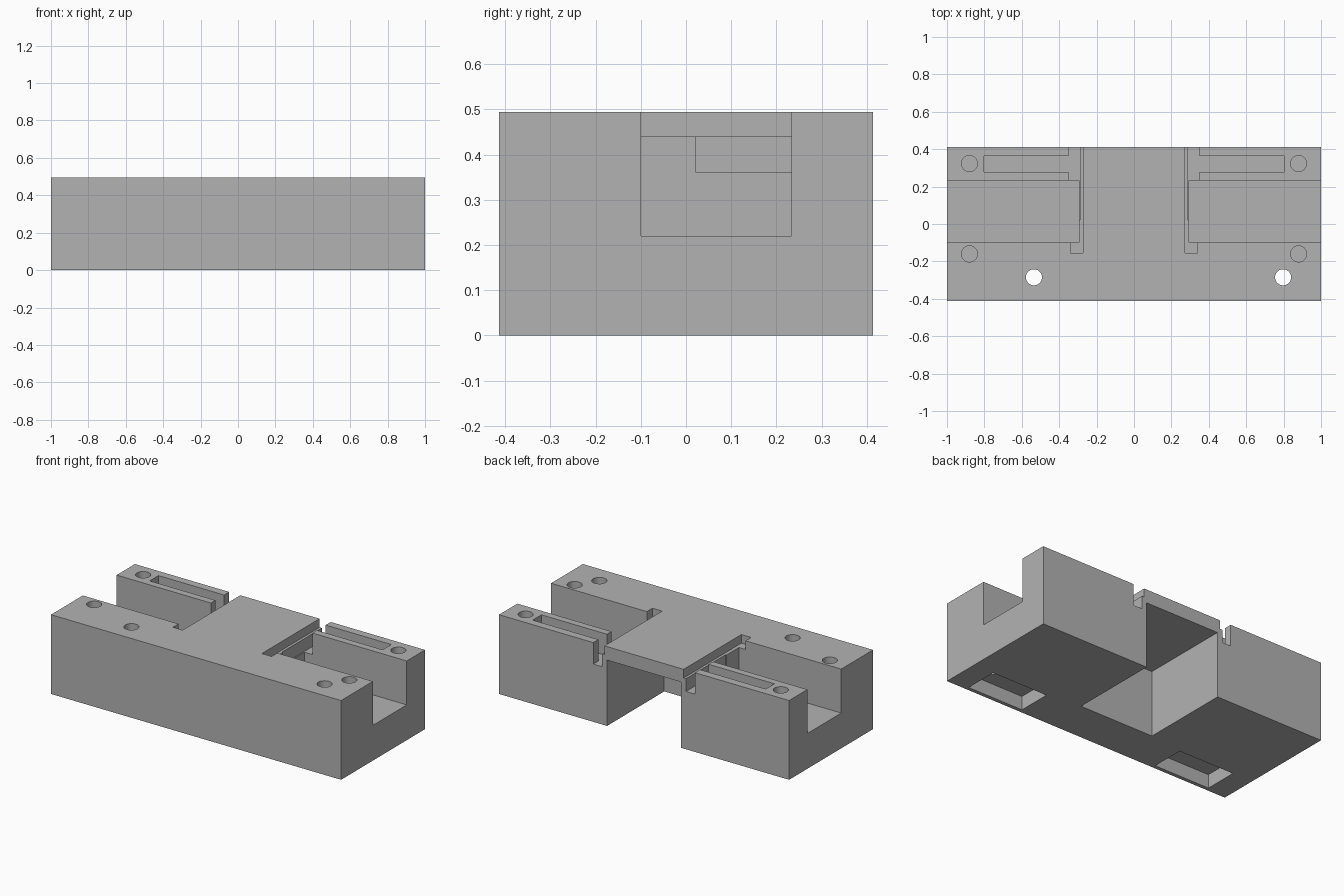
import bpy

cube = bpy.data.objects.get("Cube")
if cube:
    bpy.data.objects.remove(cube, do_unlink=True)

grey = bpy.data.materials.new("plain_grey")
grey.use_nodes = True
grey.diffuse_color = (0.45, 0.45, 0.45, 1)
grey.node_tree.nodes["Principled BSDF"].inputs["Base Color"].default_value = (0.45, 0.45, 0.45, 1)

TOP, BACK, OVER = 0.494, 0.413, 0.1


def box(name, x, y, z):
    """Box spanning the given (low, high) ranges."""
    spans = [sorted(s) for s in (x, y, z)]
    bpy.ops.mesh.primitive_cube_add(size=1, location=[sum(s) / 2 for s in spans])
    ob = bpy.context.object
    ob.name = name
    ob.scale = [b - a for a, b in spans]
    bpy.ops.object.transform_apply(location=True, rotation=False, scale=True)
    ob.data.materials.append(grey)
    return ob


def drill(name, x, y, bottom):
    """Round cutter reaching from above the top down to a depth."""
    height = TOP + OVER - bottom
    bpy.ops.mesh.primitive_cylinder_add(vertices=48, radius=0.043, depth=height,
                                        location=(x, y, bottom + height / 2))
    ob = bpy.context.object
    ob.name = name
    ob.data.materials.append(grey)
    return ob


body = box("mount_block", (-1, 1), (-BACK, BACK), (0, TOP))
up = TOP + OVER

# Open cavity under the central bridge
cutters = [box("bridge_cavity", (-0.255, 0.255), (-0.15, BACK + OVER), (-OVER, 0.41))]

for side, label in ((1, "left"), (-1, "right")):
    # Side channel, groove beside the bridge, and the deeper recess at its back
    cutters += [
        box(label + "_channel", (side * 0.295, side * 1.1), (-0.1, 0.233), (0.22, up)),
        box(label + "_groove", (side * 0.273, side * 0.34), (-0.155, BACK + OVER), (0.44, up)),
        box(label + "_recess", (side * 0.289, side * 0.35), (0.022, BACK + OVER), (0.36, up)),
        box(label + "_slot", (side * 0.32, side * 0.803), (0.277, 0.363), (0.36, up)),
        # Nut pocket underneath
        box(label + "_nut_pocket", (side * 0.48, side * 0.863), (-0.39, -0.18), (-OVER, 0.085)),
    ]
    # Blind screw holes
    for y in (0.323, -0.16):
        cutters.append(drill(label + "_screw_hole", side * 0.88, y, 0.2))

# Mounting holes right through to the pockets
for x in (-0.535, 0.797):
    cutters.append(drill("mounting_hole", x, -0.285, -OVER))

for cutter in cutters:
    mod = body.modifiers.new(cutter.name, "BOOLEAN")
    mod.operation = "DIFFERENCE"
    mod.solver = "EXACT"
    mod.object = cutter

# Bake the cuts, then drop the cutters
bpy.context.view_layer.objects.active = body
bpy.ops.object.select_all(action="DESELECT")
body.select_set(True)
for mod in list(body.modifiers):
    bpy.ops.object.modifier_apply(modifier=mod.name)
for cutter in cutters:
    bpy.data.objects.remove(cutter, do_unlink=True)

body.select_set(True)
bpy.ops.object.shade_smooth_by_angle(angle=0.52)
